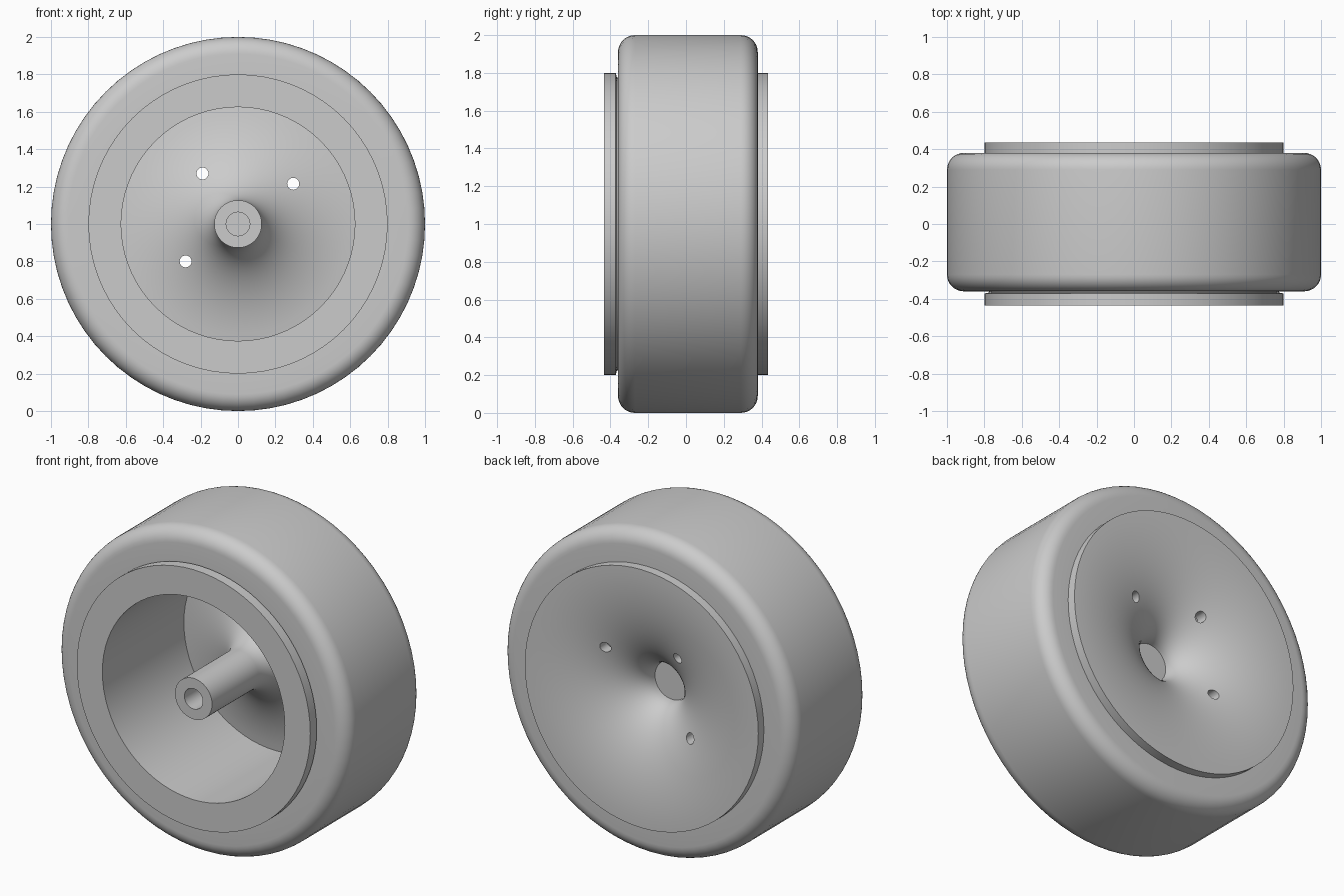
import bpy, bmesh, math
from mathutils import Vector

if "Cube" in bpy.data.objects:
    bpy.data.objects.remove(bpy.data.objects["Cube"])

SEGMENTS = 72
CENTRE = Vector((0, 0, 1))

grey = bpy.data.materials.new("plain grey")
grey.diffuse_color = (0.6, 0.6, 0.6, 1)
grey.use_nodes = True
grey.node_tree.nodes["Principled BSDF"].inputs["Base Color"].default_value = grey.diffuse_color


def activate(obj):
    bpy.ops.object.select_all(action='DESELECT')
    obj.select_set(True)
    bpy.context.view_layer.objects.active = obj


def smooth(obj):
    activate(obj)
    bpy.ops.object.shade_smooth_by_angle(angle=math.radians(30))


def lathe(name, profile, closed):
    """Revolve (radius, y) points around the wheel axis."""
    bm = bmesh.new()
    verts = [bm.verts.new((r, y, 0)) for r, y in profile]
    pairs = list(zip(verts, verts[1:]))
    if closed:
        pairs.append((verts[-1], verts[0]))
    edges = [bm.edges.new(p) for p in pairs]
    bmesh.ops.spin(bm, geom=verts + edges, cent=(0, 0, 0), axis=(0, 1, 0),
                   angle=2 * math.pi, steps=SEGMENTS, use_duplicate=False)
    bmesh.ops.remove_doubles(bm, verts=bm.verts, dist=0.0005)
    bmesh.ops.dissolve_degenerate(bm, edges=bm.edges, dist=0.0001)
    bmesh.ops.recalc_face_normals(bm, faces=bm.faces)
    mesh = bpy.data.meshes.new(name)
    bm.to_mesh(mesh)
    bm.free()
    obj = bpy.data.objects.new(name, mesh)
    obj.location = CENTRE
    bpy.context.collection.objects.link(obj)
    mesh.materials.append(grey)
    return obj


def flare(r_in, r_out, r_flat, y_flat, depth, steps=20):
    """Elliptical trumpet curve, steep at r_in and level at r_flat."""
    points = []
    u_min = (r_flat - r_out) / (r_flat - r_in)
    a0 = math.asin(u_min)
    for i in range(steps + 1):
        a = math.pi / 2 + (a0 - math.pi / 2) * i / steps
        points.append((r_flat - (r_flat - r_in) * math.sin(a),
                       y_flat - depth * (1 - math.cos(a))))
    return points


# Tyre: wide band with rounded shoulders
def shoulder(y, a0, a1, bevel=0.09, steps=8):
    return [(1 - bevel + bevel * math.cos(a0 + (a1 - a0) * i / steps),
             y + bevel * math.sin(a0 + (a1 - a0) * i / steps))
            for i in range(steps + 1)]


tyre_profile = ([(0.77, -0.36)] + shoulder(-0.27, -math.pi / 2, 0)
                + shoulder(0.29, 0, math.pi / 2) + [(0.77, 0.38)])
tyre = lathe("tyre", tyre_profile, True)
smooth(tyre)

# Hub: blind axle bore, shaft, flared web, deep barrel, flanges, dished back
hub_profile = [(0, 0.05), (0.063, 0.05), (0.063, -0.435), (0.127, -0.435)]
hub_profile += flare(0.127, 0.625, 0.75, 0.37, 0.35)
hub_profile += [(0.625, -0.435), (0.8, -0.435), (0.8, -0.372), (0.775, -0.366),
                (0.775, 0.375), (0.8, 0.375), (0.8, 0.435)]
hub_profile += flare(0.118, 0.79, 0.79, 0.435, 0.30)[::-1]
hub_profile += [(0, 0.135)]
hub = lathe("hub", hub_profile, False)

# Three small holes through the web
for x, z in ((-0.19, 0.27), (0.295, 0.215), (-0.28, -0.2)):
    bpy.ops.mesh.primitive_cylinder_add(
        vertices=24, radius=0.032, depth=0.5,
        location=CENTRE + Vector((x, 0.3, z)), rotation=(math.pi / 2, 0, 0))
    cutter = bpy.context.object
    cutter.name = "hole_cutter"
    cutter.hide_render = True
    cutter.data.materials.append(grey)
    activate(hub)
    cut = hub.modifiers.new("hole", 'BOOLEAN')
    cut.operation = 'DIFFERENCE'
    cut.solver = 'EXACT'
    cut.object = cutter
    bpy.ops.object.modifier_apply(modifier=cut.name)
    bpy.data.objects.remove(cutter, do_unlink=True)
smooth(hub)
